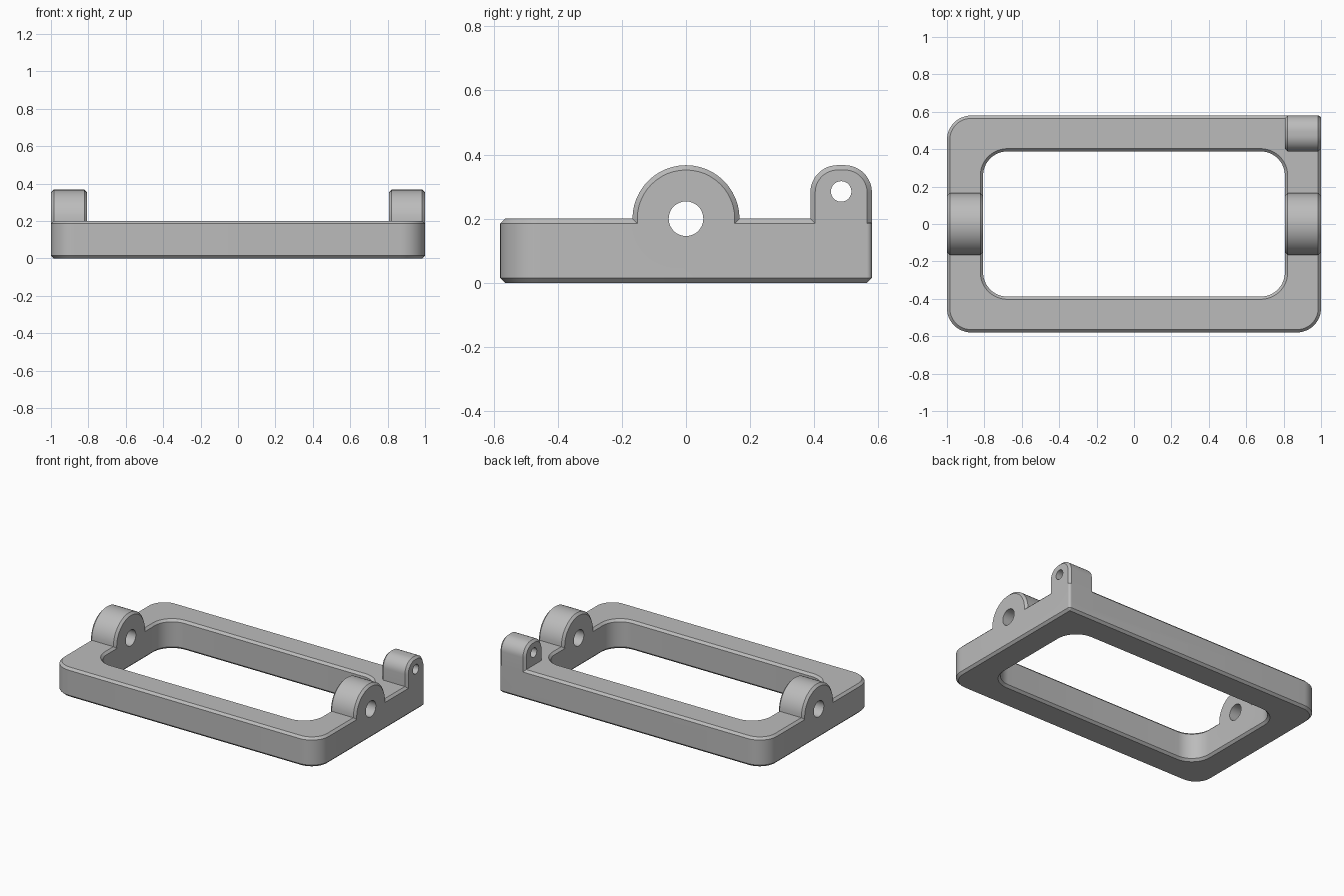
import bpy
import bmesh
from math import sin, cos, pi

cube = bpy.data.objects.get("Cube")
if cube:
    bpy.data.objects.remove(cube, do_unlink=True)

CH = 0.015      # chamfer width
WALL = 0.807    # inner wall of the side rails
TOP = 0.2       # top of the frame

grey = bpy.data.materials.new("plain grey")
grey.use_nodes = True
grey.diffuse_color = (0.5, 0.5, 0.5, 1)
grey.node_tree.nodes["Principled BSDF"].inputs["Base Color"].default_value = (0.5, 0.5, 0.5, 1)


def rounded_rect(a0, a1, b0, b1, radii, grow, steps=12):
    """Outline points; radii run anticlockwise from the high-a, high-b corner."""
    a0, a1, b0, b1 = a0 - grow, a1 + grow, b0 - grow, b1 + grow
    corners = [(a1, b1, -1, -1), (a0, b1, 1, -1), (a0, b0, 1, 1), (a1, b0, -1, 1)]
    points = []
    for i, (a, b, sa, sb) in enumerate(corners):
        r = max(radii[i] + grow, 0.001)
        for k in range(steps + 1):
            t = (i + k / steps) * pi / 2
            points.append((a + sa * r + r * cos(t), b + sb * r + r * sin(t)))
    return points


def loft(name, bounds, radii, levels, axis="z"):
    """Solid through grown or shrunk copies of one outline along an axis."""
    bm = bmesh.new()
    rings = []
    for level, grow in levels:
        pts = rounded_rect(*bounds, radii, grow)
        rings.append([bm.verts.new((a, b, level) if axis == "z" else (level, a, b))
                      for a, b in pts])
    for lower, upper in zip(rings, rings[1:]):
        for i in range(len(lower)):
            j = (i + 1) % len(lower)
            bm.faces.new((lower[i], lower[j], upper[j], upper[i]))
    bm.faces.new(rings[0][::-1])
    bm.faces.new(rings[-1])
    bmesh.ops.remove_doubles(bm, verts=bm.verts, dist=1e-5)
    bmesh.ops.recalc_face_normals(bm, faces=bm.faces)
    mesh = bpy.data.meshes.new(name)
    bm.to_mesh(mesh)
    bm.free()
    mesh.materials.append(grey)
    obj = bpy.data.objects.new(name, mesh)
    bpy.context.collection.objects.link(obj)
    return obj


def combine(target, tool, operation):
    """Boolean the tool into the target, then drop the tool."""
    mod = target.modifiers.new("combine", "BOOLEAN")
    mod.operation = operation
    mod.solver = "EXACT"
    mod.object = tool
    bpy.context.view_layer.objects.active = target
    bpy.ops.object.modifier_apply(modifier=mod.name)
    bpy.data.objects.remove(tool, do_unlink=True)


def chamfered(low, high):
    return [(low, -CH), (low + CH, 0), (high - CH, 0), (high, -CH)]


def circle(y, z, r):
    return (y - r, y + r, z - r, z + r), [r] * 4


# Frame: three rounded corners, one nearly square under the lug
frame = loft("frame", (-1, 1, -0.58, 0.58), [0.016, 0.13, 0.13, 0.13], chamfered(0, TOP))

# Rounded opening with flared rims
opening = loft("opening", (-WALL, WALL, -0.388, 0.388), [0.13] * 4,
               [(-0.02, CH + 0.02), (CH, 0), (TOP - CH, 0), (TOP + 0.02, CH + 0.02)])
combine(frame, opening, "DIFFERENCE")

# Round pivot bosses on both side rails
for low, high in ((WALL, 1), (-1, -WALL)):
    boss = loft("pivot_boss", *circle(0, TOP, 0.167), chamfered(low, high), "x")
    combine(frame, boss, "UNION")

# Round-topped lug at the back left corner
lug = loft("corner_lug", (0.388, 0.58, 0.06, 0.367), [0.085, 0.085, 0.002, 0.002],
           chamfered(WALL, 1), "x")
combine(frame, lug, "UNION")

# Pivot holes and lug hole
for y, z, r, low, high in ((0, TOP, 0.054, 0.7, 1.1), (0, TOP, 0.054, -1.1, -0.7),
                           (0.484, 0.285, 0.032, 0.7, 1.1)):
    hole = loft("hole", *circle(y, z, r), [(low, 0), (high, 0)], "x")
    combine(frame, hole, "DIFFERENCE")

bpy.ops.object.select_all(action="DESELECT")
frame.select_set(True)
bpy.context.view_layer.objects.active = frame
bpy.ops.object.shade_smooth_by_angle(angle=pi / 6)
